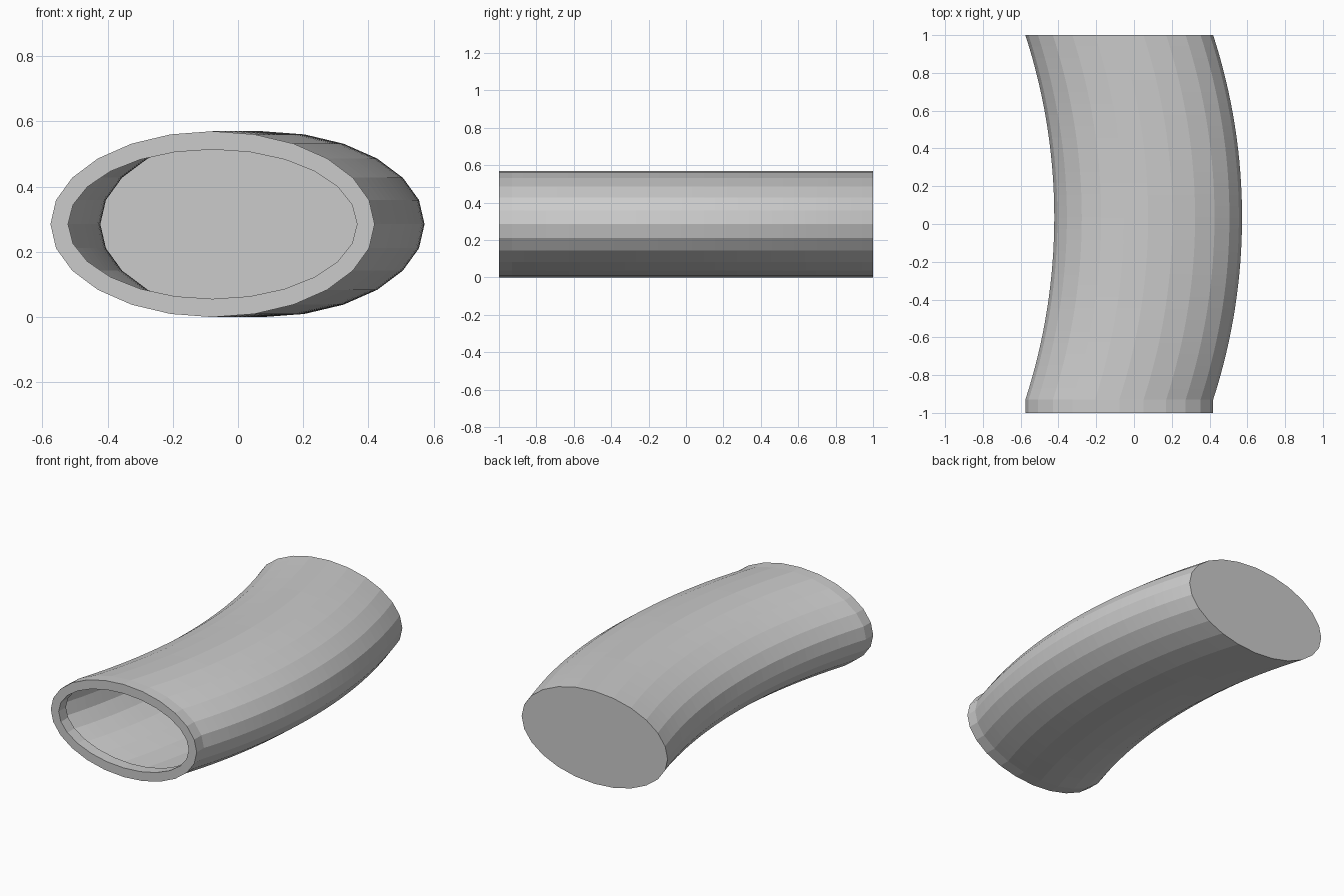
import bpy
import bmesh
from math import cos, sin, tau, sqrt

cube = bpy.data.objects.get("Cube")
if cube:
    bpy.data.objects.remove(cube, do_unlink=True)

SIDES = 24
STEPS = 32
HALF_W, HALF_H = 0.497, 0.285
LIP_W, LIP_H = 0.443, 0.229
END_X = -0.078
FRONT, BEND_START, BACK = -1.0, -0.93, 1.0
RISE = 0.153

# Circular arc through both ends of the bend
half_chord = (BACK - BEND_START) / 2
mid_y = (BACK + BEND_START) / 2
radius = (half_chord ** 2 + RISE ** 2) / (2 * RISE)


def centre_x(y):
    if y <= BEND_START:
        return END_X
    return END_X + RISE - radius + sqrt(radius ** 2 - (y - mid_y) ** 2)


def ring(bm, y, w, h):
    cx = centre_x(y)
    return [bm.verts.new((cx + w * cos(tau * i / SIDES), y,
                          HALF_H + h * sin(tau * i / SIDES)))
            for i in range(SIDES)]


def bridge(bm, a, b):
    for i in range(SIDES):
        j = (i + 1) % SIDES
        bm.faces.new((a[i], b[i], b[j], a[j]))


bm = bmesh.new()

# Inner lip, flat rim, short straight collar, then the bend
rings = [ring(bm, BEND_START, LIP_W, LIP_H),
         ring(bm, FRONT, LIP_W, LIP_H),
         ring(bm, FRONT, HALF_W, HALF_H)]
for k in range(STEPS + 1):
    y = BEND_START + (BACK - BEND_START) * k / STEPS
    rings.append(ring(bm, y, HALF_W, HALF_H))
for a, b in zip(rings, rings[1:]):
    bridge(bm, a, b)

# Closed back end
cap = bm.faces.new(rings[-1])
cap.normal_update()
if cap.normal.y < 0:
    cap.normal_flip()

# Keep the outer wall facing outward
bm.normal_update()
wall = [f for f in bm.faces if f is not cap]
outer = next(f for f in wall if all(v in rings[3] + rings[4] for v in f.verts))
if outer.normal.x < 0:
    bmesh.ops.reverse_faces(bm, faces=wall)

mesh = bpy.data.meshes.new("curved_tube")
bm.to_mesh(mesh)
bm.free()
tube = bpy.data.objects.new("curved_tube", mesh)
bpy.context.collection.objects.link(tube)
